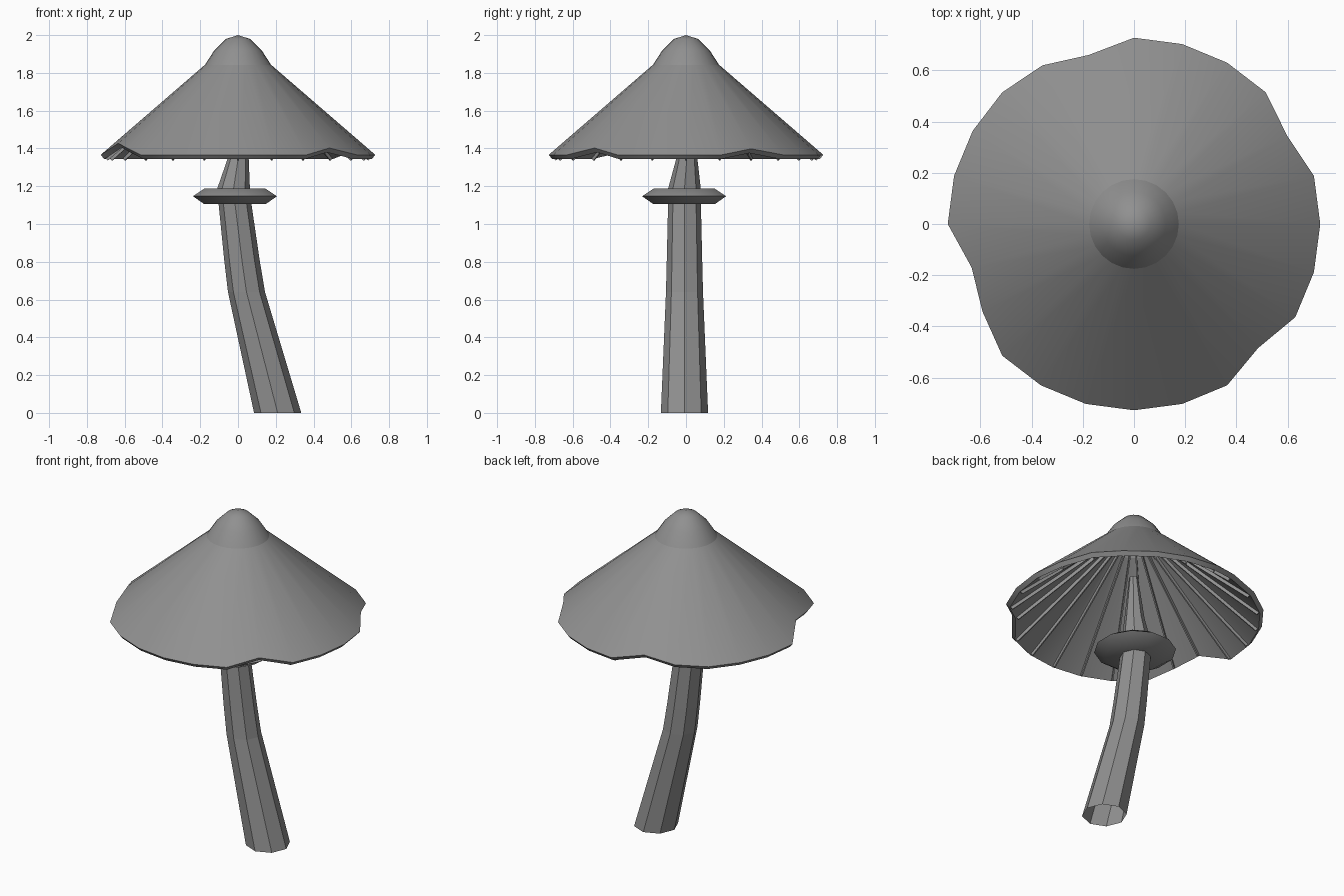
import bpy, bmesh, math
from mathutils import Vector

if "Cube" in bpy.data.objects:
    bpy.data.objects.remove(bpy.data.objects["Cube"])

grey = bpy.data.materials.new("dark_grey")
grey.diffuse_color = (0.28, 0.28, 0.28, 1)
grey.use_nodes = True
grey.node_tree.nodes["Principled BSDF"].inputs["Base Color"].default_value = grey.diffuse_color


def make_object(name, bm, smooth=None, thickness=0):
    bmesh.ops.recalc_face_normals(bm, faces=bm.faces[:])
    mesh = bpy.data.meshes.new(name)
    bm.to_mesh(mesh)
    bm.free()
    mesh.materials.append(grey)
    ob = bpy.data.objects.new(name, mesh)
    bpy.context.collection.objects.link(ob)
    bpy.ops.object.select_all(action='DESELECT')
    ob.select_set(True)
    bpy.context.view_layer.objects.active = ob
    if thickness:
        solid = ob.modifiers.new("thickness", 'SOLIDIFY')
        solid.thickness = thickness
        solid.offset = -1
        bpy.ops.object.modifier_apply(modifier=solid.name)
    if smooth:
        bpy.ops.object.shade_smooth_by_angle(angle=math.radians(smooth))
    return ob


def loft(bm, rings, n, turn=0.0):
    """Skin rings given as (x, y, z, radius); returns vertex loops."""
    loops = []
    for x, y, z, r in rings:
        loops.append([bm.verts.new((x + r * math.cos(math.tau * (i + turn) / n),
                                    y + r * math.sin(math.tau * (i + turn) / n), z))
                      for i in range(n)])
    for a, b in zip(loops, loops[1:]):
        for i in range(n):
            j = (i + 1) % n
            bm.faces.new((a[i], a[j], b[j], b[i]))
    return loops


SEG = 24
RIM, RIM_Z = 0.727, 1.366
NECK, NECK_Z = 0.175, 1.843
SLOPE = (NECK_Z - RIM_Z) / (RIM - NECK)
NICKS = {2: 0.69, 7: 0.683, 8: 0.715, 13: 0.656, 14: 0.683, 21: 0.685}

# cap: cone with a rounded knob, ragged rim and wall thickness
bm = bmesh.new()
loops = loft(bm, [(0, 0, RIM_Z, RIM), (0, 0, NECK_Z, NECK),
                  (0, 0, 1.92, 0.125), (0, 0, 1.98, 0.063)], SEG)
tip = bm.verts.new((0, 0, 2.0))
for i in range(SEG):
    bm.faces.new((loops[-1][i], loops[-1][(i + 1) % SEG], tip))
    # crease where the knob meets the cone
    bm.edges.get((loops[1][i], loops[1][(i + 1) % SEG])).smooth = False
# rim nicks slide up along the cone
for i, r in NICKS.items():
    a = math.tau * i / SEG
    loops[0][i].co = (r * math.cos(a), r * math.sin(a), RIM_Z + (RIM - r) * SLOPE)
make_object("cap", bm, 30, thickness=0.03)

# gills: thin radial blades under the cap, cut short at the nicks
bm = bmesh.new()
for k in range(SEG):
    cut = RIM - NICKS.get(k, RIM)
    rise = cut * SLOPE
    profile = [(0.12, 1.86), (0.705 - cut, 1.353 + rise),
               (0.69 - cut, 1.335 + rise), (0.12, 1.825)]
    a = math.tau * k / SEG
    out = Vector((math.cos(a), math.sin(a), 0))
    side = Vector((-math.sin(a), math.cos(a), 0)) * 0.004
    sides = [[bm.verts.new(out * r + Vector((0, 0, z)) + side * s)
              for r, z in profile] for s in (-1, 1)]
    bm.faces.new(sides[0])
    bm.faces.new(sides[1][::-1])
    for i in range(4):
        j = (i + 1) % 4
        bm.faces.new((sides[0][i], sides[0][j], sides[1][j], sides[1][i]))
make_object("gills", bm)

# stem: bent eight-sided tube, open at the foot
bm = bmesh.new()
loft(bm, [(0.21, -0.008, 0, 0.125), (0.045, -0.008, 0.64, 0.098),
          (0.022, -0.008, 0.80, 0.094), (-0.015, -0.008, 1.10, 0.087),
          (-0.023, -0.008, 1.19, 0.086), (0, 0.004, 1.34, 0.057),
          (0.01, 0.008, 1.60, 0.025)], 8)
make_object("stem", bm)

# ring: bevelled twelve-sided disc around the stem
bm = bmesh.new()
loops = loft(bm, [(-0.016, -0.01, 1.105, 0.168), (-0.016, -0.01, 1.147, 0.23),
                  (-0.016, -0.01, 1.187, 0.168)], 12, 0.5)
bm.faces.new(loops[0])
bm.faces.new(loops[-1])
make_object("stem_ring", bm, 40)
